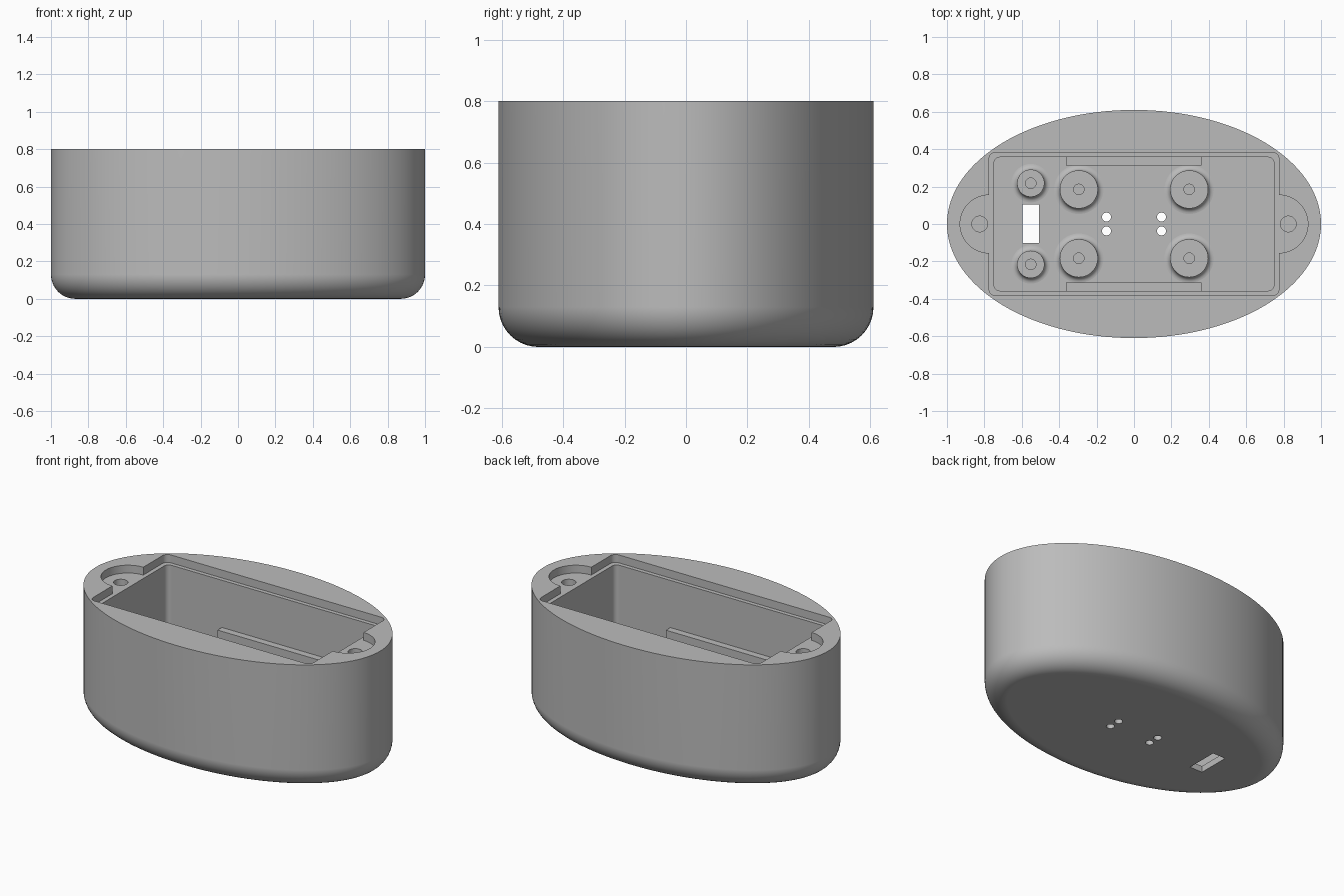
import bpy, bmesh
from math import sin, cos, pi, radians, hypot

cube = bpy.data.objects.get("Cube")
if cube:
    bpy.data.objects.remove(cube, do_unlink=True)

A, B, HEIGHT, FILLET = 1.0, 0.61, 0.8, 0.13
FLOOR, LEDGE = 0.04, 0.75

grey = bpy.data.materials.new("light grey plastic")
grey.use_nodes = True
colour = (0.5, 0.5, 0.5, 1)
grey.diffuse_color = colour
grey.node_tree.nodes["Principled BSDF"].inputs["Base Color"].default_value = colour


def finish(name, bm):
    bmesh.ops.recalc_face_normals(bm, faces=bm.faces)
    mesh = bpy.data.meshes.new(name)
    bm.to_mesh(mesh)
    bm.free()
    mesh.materials.append(grey)
    obj = bpy.data.objects.new(name, mesh)
    bpy.context.collection.objects.link(obj)
    return obj


def loft(name, rings):
    """Solid through a stack of closed rings, capped at both ends."""
    bm = bmesh.new()
    loops = [[bm.verts.new(p) for p in ring] for ring in rings]
    n = len(loops[0])
    for low, high in zip(loops, loops[1:]):
        for i in range(n):
            j = (i + 1) % n
            bm.faces.new((low[i], low[j], high[j], high[i]))
    bm.faces.new(loops[0][::-1])
    bm.faces.new(loops[-1])
    return finish(name, bm)


def prism(name, outline, z0, z1):
    return loft(name, [[(x, y, z) for x, y in outline] for z in (z0, z1)])


def arc(cx, cy, r, start, end, steps=8):
    angles = [radians(start + (end - start) * i / steps) for i in range(steps + 1)]
    return [(cx + r * cos(a), cy + r * sin(a)) for a in angles]


def circle(cx, cy, r, steps=32):
    return arc(cx, cy, r, 0, 360, steps)[:-1]


def rect(x0, x1, y0, y1):
    return [(x0, y0), (x1, y0), (x1, y1), (x0, y1)]


def corner(sx, sy, hx, hy, r, start):
    return arc(sx * (hx - r), sy * (hy - r), r, start, start + 90)


def activate(obj):
    bpy.ops.object.select_all(action='DESELECT')
    obj.select_set(True)
    bpy.context.view_layer.objects.active = obj


def smooth(obj):
    activate(obj)
    bpy.ops.object.shade_smooth_by_angle(angle=radians(30))
    mod = obj.modifiers.new("flat caps", 'WEIGHTED_NORMAL')
    mod.keep_sharp = True


def cut(obj, cutter):
    cutter.hide_render = True
    mod = obj.modifiers.new("cut", 'BOOLEAN')
    mod.operation, mod.solver, mod.object = 'DIFFERENCE', 'EXACT', cutter
    activate(obj)
    bpy.ops.object.modifier_apply(modifier=mod.name)
    bpy.data.objects.remove(cutter, do_unlink=True)


def ellipse_ring(inset, z, n=128):
    ring = []
    for i in range(n):
        t = 2 * pi * i / n
        nx, ny = B * cos(t), A * sin(t)
        k = inset / hypot(nx, ny)
        ring.append((A * cos(t) - nx * k, B * sin(t) - ny * k, z))
    return ring


# Oval shell with a rounded lower edge
rings = []
for i in range(11):
    a = pi / 2 * i / 10
    rings.append(ellipse_ring(FILLET * (1 - sin(a)), FILLET * (1 - cos(a))))
rings.append(ellipse_ring(0, HEIGHT))
shell = loft("oval_shell", rings)

# Lid recess with a round ear at each end
HX, HY, EAR = 0.775, 0.383, 0.155
recess = (arc(HX, 0, EAR, -90, 90, 24)
          + corner(1, 1, HX, HY, 0.035, 0) + corner(-1, 1, HX, HY, 0.035, 90)
          + arc(-HX, 0, EAR, 90, 270, 24)
          + corner(-1, -1, HX, HY, 0.035, 180) + corner(1, -1, HX, HY, 0.035, 270))
cut(shell, prism("recess_cutter", recess, LEDGE, 1))

# Main cavity
cavity = []
for sx, sy, start in ((1, 1, 0), (-1, 1, 90), (-1, -1, 180), (1, -1, 270)):
    cavity += corner(sx, sy, 0.748, 0.357, 0.03, start)
cut(shell, prism("cavity_cutter", cavity, FLOOR, 1))

# Screw holes, floor slot and small floor holes
for side in (-1, 1):
    cut(shell, prism("screw_cutter", circle(side * 0.825, 0, 0.042), 0.45, 1))
    for y in (-0.037, 0.037):
        cut(shell, prism("pin_cutter", circle(side * 0.147, y, 0.024, 24), -0.1, 0.2))
cut(shell, prism("slot_cutter", rect(-0.597, -0.507, -0.102, 0.105), -0.1, 0.2))
smooth(shell)

# Support rails along both long walls
for side, name in ((-1, "front_rail"), (1, "back_rail")):
    ys = sorted((side * 0.313, side * 0.37))
    prism(name, rect(-0.363, 0.36, *ys), FLOOR - 0.01, 0.45)


def post(name, x, y, r, top, flare=0.03, hole=0.028):
    """Hollow standoff with a flared foot."""
    profile = [(r + flare, FLOOR - 0.01)]
    profile += [(r + flare * (1 - sin(a)), FLOOR + flare * (1 - cos(a)))
                for a in (pi / 2 * i / 6 for i in range(7))]
    profile += [(r, top), (hole, top), (hole, FLOOR + 0.01)]
    smooth(loft(name, [[(px, py, z) for px, py in circle(x, y, radius, 48)]
                       for radius, z in profile]))


# Four large and two small standoffs
for y, row in ((0.185, "back"), (-0.183, "front")):
    for x, side in ((-0.295, "right"), (0.295, "left")):
        post(f"{row}_{side}_large_post", x, y, 0.102, 0.2)
for y, row in ((0.218, "back"), (-0.216, "front")):
    post(f"{row}_small_post", -0.552, y, 0.073, 0.15)
